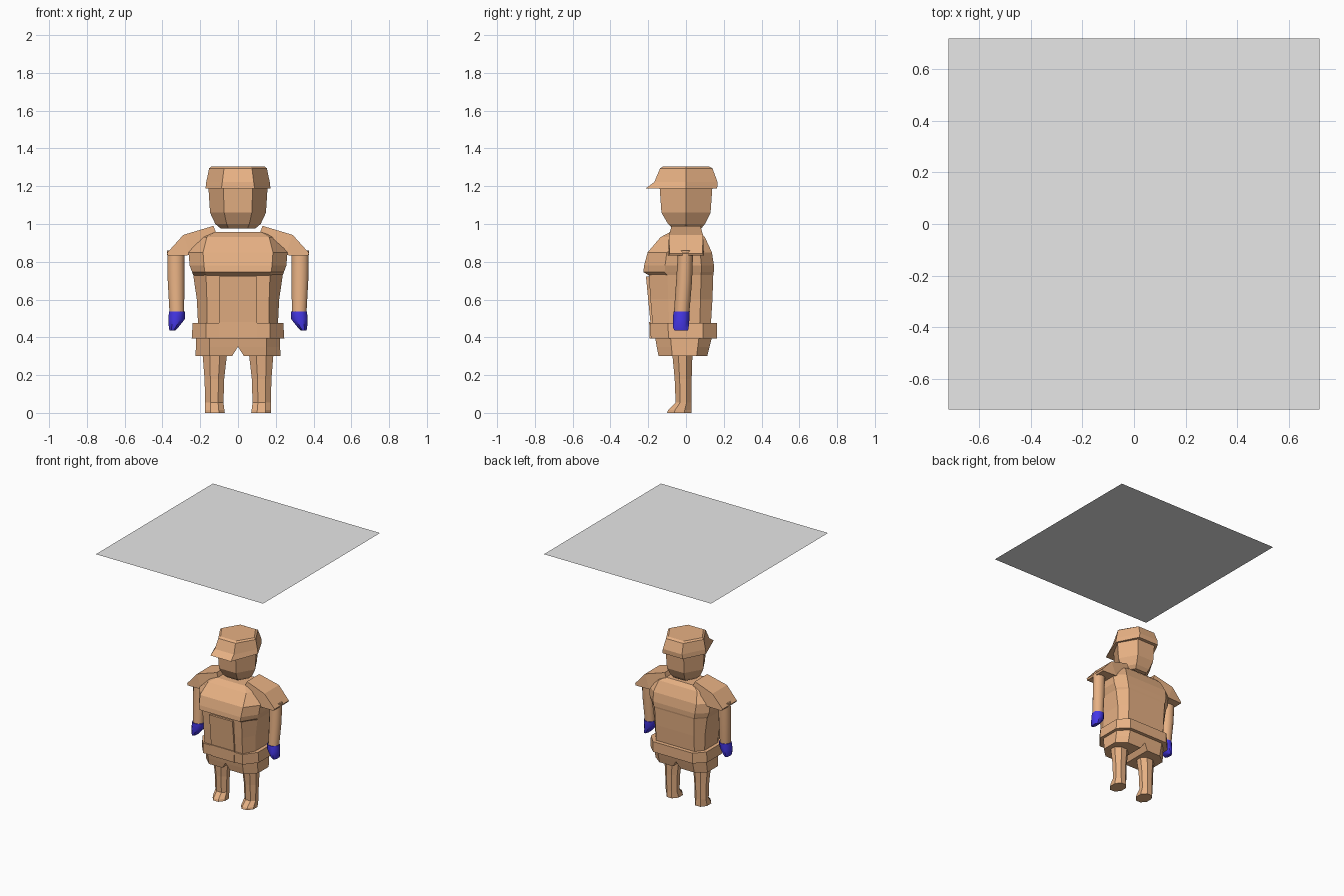
import bpy, bmesh, math
from mathutils import Vector

cube = bpy.data.objects.get("Cube")
if cube:
    bpy.data.objects.remove(cube)


def material(name, rgb):
    m = bpy.data.materials.new(name)
    m.use_nodes = True
    m.diffuse_color = (*rgb, 1)
    m.node_tree.nodes["Principled BSDF"].inputs["Base Color"].default_value = (*rgb, 1)
    return m


TAN = material("tan", (0.8, 0.44, 0.23))
BLUE = material("glove_blue", (0.06, 0.038, 0.8))
GREY = material("light_grey", (0.8, 0.8, 0.8))


def loft(name, rings, mat=TAN, smooth=False):
    """Skin a closed solid through rings with equal point counts."""
    bm = bmesh.new()
    loops = [[bm.verts.new(p) for p in ring] for ring in rings]
    n = len(loops[0])
    for a, b in zip(loops, loops[1:]):
        for i in range(n):
            j = (i + 1) % n
            bm.faces.new((a[i], a[j], b[j], b[i]))
    bm.faces.new(loops[0][::-1])
    bm.faces.new(loops[-1])
    bmesh.ops.recalc_face_normals(bm, faces=bm.faces)
    me = bpy.data.meshes.new(name)
    bm.to_mesh(me)
    bm.free()
    me.materials.append(mat)
    ob = bpy.data.objects.new(name, me)
    bpy.context.collection.objects.link(ob)
    if smooth:
        bpy.ops.object.select_all(action="DESELECT")
        ob.select_set(True)
        bpy.context.view_layer.objects.active = ob
        bpy.ops.object.shade_smooth_by_angle(angle=math.radians(50))
    return ob


def hexagon(z, w, wf, yf, yb):
    """Six-sided section with its points at the sides."""
    return [(-wf, yf, z), (wf, yf, z), (w, 0, z), (wf, yb, z), (-wf, yb, z), (-w, 0, z)]


def octagon(z, w, wf, yf, yb):
    """Eight-sided section with broad front and back."""
    a, b = yf * 0.5, yb * 0.55
    return [(-wf, yf, z), (wf, yf, z), (w, a, z), (w, b, z),
            (wf, yb, z), (-wf, yb, z), (-w, b, z), (-w, a, z)]


def oval(z, x0, x1, y0, y1, n=8, turn=0.5):
    """Rounded section filling the given bounds."""
    k = math.cos(math.pi / n) if turn else 1
    pts = []
    for i in range(n):
        t = 2 * math.pi * (i + turn) / n
        pts.append(((x0 + x1) / 2 + (x1 - x0) / 2 * math.cos(t) / k,
                    (y0 + y1) / 2 + (y1 - y0) / 2 * math.sin(t) / k, z))
    return pts


def pair(name, rings, mat=TAN, smooth=False):
    """Build the part on the left and its mirror on the right."""
    for side, s in (("left", 1), ("right", -1)):
        loft(f"{side}_{name}", [[(s * x, y, z) for x, y, z in r] for r in rings], mat, smooth)


def plate(name, w, z0, z1, y0, y1, back=0.05):
    """Front plate that follows the slope from y0 (bottom) to y1 (top)."""
    loft(name, [[(-w, y, z), (w, y, z), (w, y + back, z), (-w, y + back, z)]
                for y, z in ((y0, z0), (y1, z1))])


# Head and cap
loft("head", [hexagon(0.975, 0.09, 0.05, -0.07, 0.08),
              hexagon(1.0, 0.12, 0.06, -0.095, 0.1),
              hexagon(1.06, 0.148, 0.073, -0.13, 0.13),
              hexagon(1.2, 0.157, 0.078, -0.14, 0.14)])
loft("cap", [hexagon(1.187, 0.172, 0.088, -0.215, 0.165),
             hexagon(1.222, 0.168, 0.083, -0.168, 0.167),
             hexagon(1.295, 0.153, 0.074, -0.137, 0.14),
             hexagon(1.305, 0.14, 0.066, -0.12, 0.122)])

# Waist, with the chest plate overhanging it
loft("waist", [octagon(0.44, 0.21, 0.165, -0.175, 0.13),
               octagon(0.6, 0.218, 0.165, -0.188, 0.14),
               octagon(0.75, 0.24, 0.17, -0.198, 0.145)])
loft("chest", [octagon(0.725, 0.235, 0.165, -0.19, 0.143),
               octagon(0.745, 0.243, 0.175, -0.226, 0.147),
               octagon(0.78, 0.256, 0.18, -0.222, 0.148),
               octagon(0.85, 0.262, 0.185, -0.203, 0.137),
               octagon(0.93, 0.19, 0.165, -0.135, 0.1),
               octagon(0.957, 0.15, 0.12, -0.085, 0.075)])
plate("belly_plate", 0.1, 0.475, 0.722, -0.188, -0.212)

# Belt and buckle
loft("belt", [octagon(0.395, 0.245, 0.17, -0.186, 0.163),
              octagon(0.475, 0.24, 0.17, -0.19, 0.163)])
plate("belt_buckle", 0.1, 0.395, 0.482, -0.192, -0.195)


# Short trouser legs that part below the crotch
def trouser(z, inner, outer, yf, yb):
    return [(inner, yf, z), (0.15, yf, z), (outer, yf * 0.5, z),
            (outer, yb * 0.5, z), (0.15, yb, z), (inner, yb, z)]


pair("trouser_leg", [trouser(0.3, 0.032, 0.225, -0.145, 0.112),
                     trouser(0.35, 0.0, 0.223, -0.155, 0.125),
                     trouser(0.41, 0.0, 0.221, -0.165, 0.14)])

# Legs and feet
pair("leg", [oval(0, 0.07, 0.175, -0.1, 0.03),
             oval(0.015, 0.072, 0.175, -0.095, 0.03),
             oval(0.055, 0.077, 0.174, -0.055, 0.028),
             oval(0.18, 0.073, 0.177, -0.06, 0.03),
             oval(0.34, 0.055, 0.19, -0.075, 0.035)])

# Arms and gloves
pair("arm", [oval(0.52, 0.285, 0.362, -0.063, 0.015, 10),
             oval(0.7, 0.284, 0.372, -0.05, 0.03, 10),
             oval(0.86, 0.284, 0.375, -0.04, 0.036, 10)], smooth=True)
pair("glove", [oval(0.435, 0.333, 0.362, -0.06, 0.01),
               oval(0.45, 0.318, 0.366, -0.068, 0.014),
               oval(0.495, 0.282, 0.369, -0.07, 0.018),
               oval(0.537, 0.28, 0.365, -0.066, 0.02)], BLUE, True)


# Shoulder pads sweeping outward and down
def pad(xt, zt, xb, zb, d):
    return [(xb, -d, zb), (xt, -d * 0.95, zt), (xt, d * 0.95, zt), (xb, d, zb)]


pair("shoulder_pad", [pad(0.13, 0.99, 0.115, 0.95, 0.08),
                      pad(0.29, 0.942, 0.25, 0.835, 0.095),
                      pad(0.377, 0.845, 0.37, 0.832, 0.092)])

# Flat square panel hanging overhead
me = bpy.data.meshes.new("overhead_panel")
h = 0.72
me.from_pydata([(-h, -h, 2), (h, -h, 2), (h, h, 2), (-h, h, 2)], [], [(0, 1, 2, 3)])
me.materials.append(GREY)
bpy.context.collection.objects.link(bpy.data.objects.new("overhead_panel", me))
